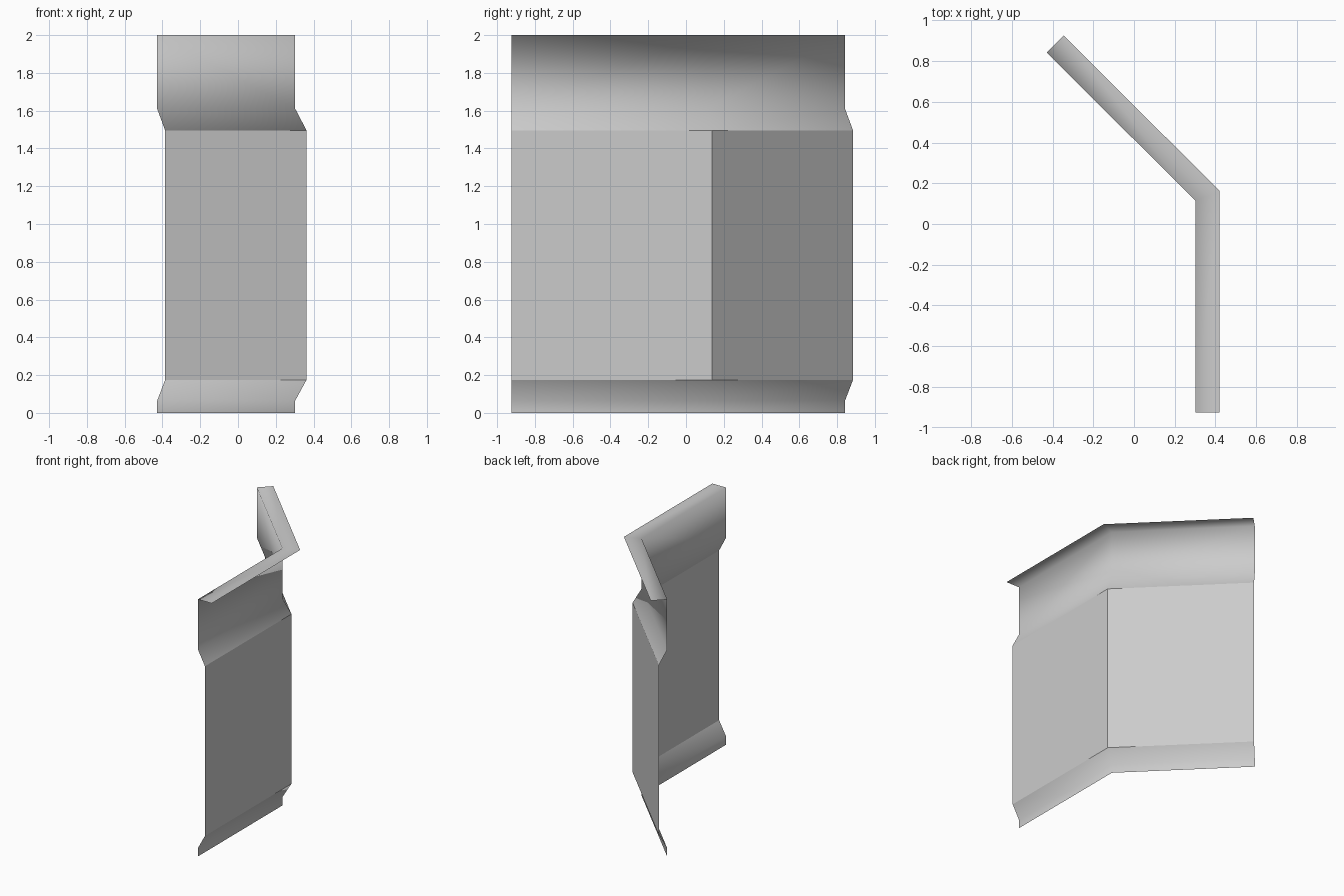
import bpy
import math
from mathutils import Vector

cube = bpy.data.objects.get("Cube")
if cube:
    bpy.data.objects.remove(cube, do_unlink=True)

grey = bpy.data.materials.new("plain grey")
grey.use_nodes = True
colour = (0.6, 0.6, 0.6, 1)
grey.diffuse_color = colour
grey.node_tree.nodes["Principled BSDF"].inputs["Base Color"].default_value = colour

# Plan of the wall's inner line, with the outward direction at each point
MITER = math.tan(math.radians(22.5))
DIAG = math.sqrt(0.5)
PLAN = [
    (Vector((0.303, -0.925)), Vector((1, 0))),
    (Vector((0.303, 0.113)), Vector((1, MITER))),
    (Vector((-0.428, 0.842)), Vector((DIAG, DIAG))),
]


def sweep(name, profile, smooth):
    """Sweep a profile of (outward offset, height) along the bent plan."""
    verts = []
    for point, outward in PLAN:
        for offset, z in profile:
            p = point + outward * offset
            verts.append((p.x, p.y, z))
    n = len(profile)
    faces = []
    for i in range(len(PLAN) - 1):
        for j in range(n - 1):
            a = i * n + j
            faces.append((a, a + n, a + n + 1, a + 1))
    mesh = bpy.data.meshes.new(name)
    mesh.from_pydata(verts, [], faces)
    mesh.materials.append(grey)
    for face in mesh.polygons:
        face.use_smooth = smooth
    obj = bpy.data.objects.new(name, mesh)
    bpy.context.collection.objects.link(obj)
    return obj


RECESS, LEDGE = 0.06, 0.118

# Skirting, flat wall panel, and top rail with its outward ledge
sweep("bottom_skirting", [(0, 0), (0, 0.065), (RECESS, 0.175)], True)
sweep("wall_panel", [(RECESS, 0.175), (RECESS, 1.495)], False)
sweep("top_rail", [(RECESS, 1.495), (0, 1.61), (0, 2), (LEDGE, 2)], True)
